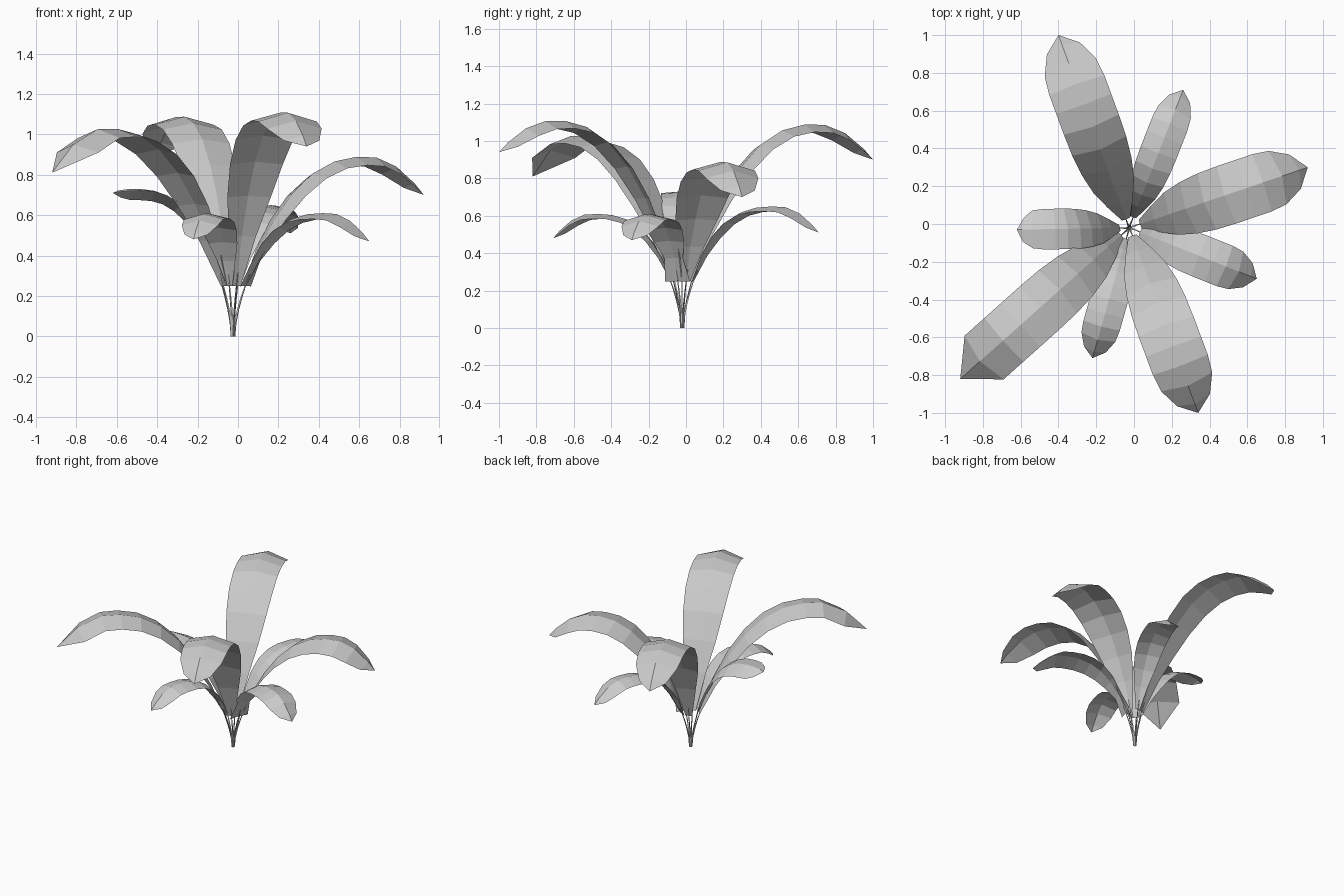
import bpy, bmesh
from math import cos, sin, atan2, hypot, tau
from mathutils import Vector

cube = bpy.data.objects.get("Cube")
if cube:
    bpy.data.objects.remove(cube)

grey = bpy.data.materials.new("leaf grey")
grey.use_nodes = True
grey.diffuse_color = (0.6, 0.6, 0.6, 1)
grey.node_tree.nodes["Principled BSDF"].inputs["Base Color"].default_value = grey.diffuse_color

CROWN = Vector((-0.025, -0.02, 0))
# blade rows: position from blade base to tip, and share of full width
BODY = [(.09, .46), (.18, .74), (.28, .9), (.39, .98), (.51, 1), (.63, 1), (.74, 1)]
ROUND_TIP = BODY + [(.85, .93), (.95, .6), (1, 0)]
POINTED_TIP = BODY + [(.88, 1), (1, 0)]


def finish(name, bm):
    bmesh.ops.recalc_face_normals(bm, faces=bm.faces)
    mesh = bpy.data.meshes.new(name)
    bm.to_mesh(mesh)
    bm.free()
    mesh.materials.append(grey)
    obj = bpy.data.objects.new(name, mesh)
    bpy.context.collection.objects.link(obj)


def make_leaf(name, tip, peak, drop, width, crest=.72, power=2.45, rows=ROUND_TIP, base=.15, roll=0):
    """An arching blade with a raised midrib, on a thin three-sided stalk."""
    dx, dy = tip[0] - CROWN.x, tip[1] - CROWN.y
    reach, angle = hypot(dx, dy), atan2(dy, dx)
    out = Vector((cos(angle), sin(angle), 0))
    side = Vector((-sin(angle), cos(angle), 0))

    def rib(t):
        if t < crest:
            z = peak * (1 - (1 - t / crest) ** power)
        else:
            z = peak - drop * ((t - crest) / (1 - crest)) ** 2
        # the stalk leaves the crown steeply before it arches out
        spread = 1.055 * t * abs(t) / (abs(t) + .055)
        return CROWN + out * (reach * spread) + Vector((0, 0, z))

    def normal(t):
        return (rib(t + .01) - rib(t - .01)).cross(side).normalized()

    # blade starts where the midrib reaches a quarter unit of height
    start = crest * (1 - (1 - .25 / peak) ** (1 / power))

    # blade, folding down more towards its tip
    bm = bmesh.new()
    previous = None
    for s, share in [(0, base)] + rows:
        t = start + (1 - start) * s
        mid, half = rib(t), width * share / 2
        if share:
            up = normal(t)
            across = (side + up * roll).normalized() * half
            sag = up * half * (.1 + .25 * s)
            row = [bm.verts.new(mid + across - sag), bm.verts.new(mid),
                   bm.verts.new(mid - across - sag)]
        else:
            row = [bm.verts.new(mid)] * 3
        if previous:
            for i in range(2):
                corners = [previous[i], previous[i + 1], row[i + 1], row[i]]
                bm.faces.new(list(dict.fromkeys(corners)))
        previous = row
    finish(name + "_blade", bm)

    # stalk
    bm = bmesh.new()
    previous = None
    for i in range(6):
        t = start * 1.3 * i / 5
        radius = .007 - .001 * i
        up = normal(t)
        centre = rib(t) - up * .005
        ring = [bm.verts.new(centre + (side * cos(k * tau / 3) + up * sin(k * tau / 3)) * radius)
                for k in range(3)]
        if previous:
            for k in range(3):
                j = (k + 1) % 3
                bm.faces.new([previous[k], previous[j], ring[j], ring[k]])
        previous = ring
    finish(name + "_stalk", bm)


# tall outer leaves
make_leaf("tall_back_leaf", (-.4, 1), 1.09, .19, .31)
make_leaf("tall_front_leaf", (.34, -1), 1.11, .17, .31)
make_leaf("tall_right_leaf", (-.92, -.82), 1.03, .22, .31, rows=POINTED_TIP)
make_leaf("tall_left_leaf", (.92, .3), .89, .19, .32)
# short inner leaves
make_leaf("short_back_leaf", (.26, .71), .65, .14, .2, power=3)
make_leaf("short_left_leaf", (.65, -.29), .61, .14, .23, power=3, base=.63)
make_leaf("short_front_leaf", (-.22, -.71), .61, .13, .2, power=3)
make_leaf("short_right_leaf", (-.62, -.03), .73, .02, .22, crest=.88, power=3, roll=.22)
